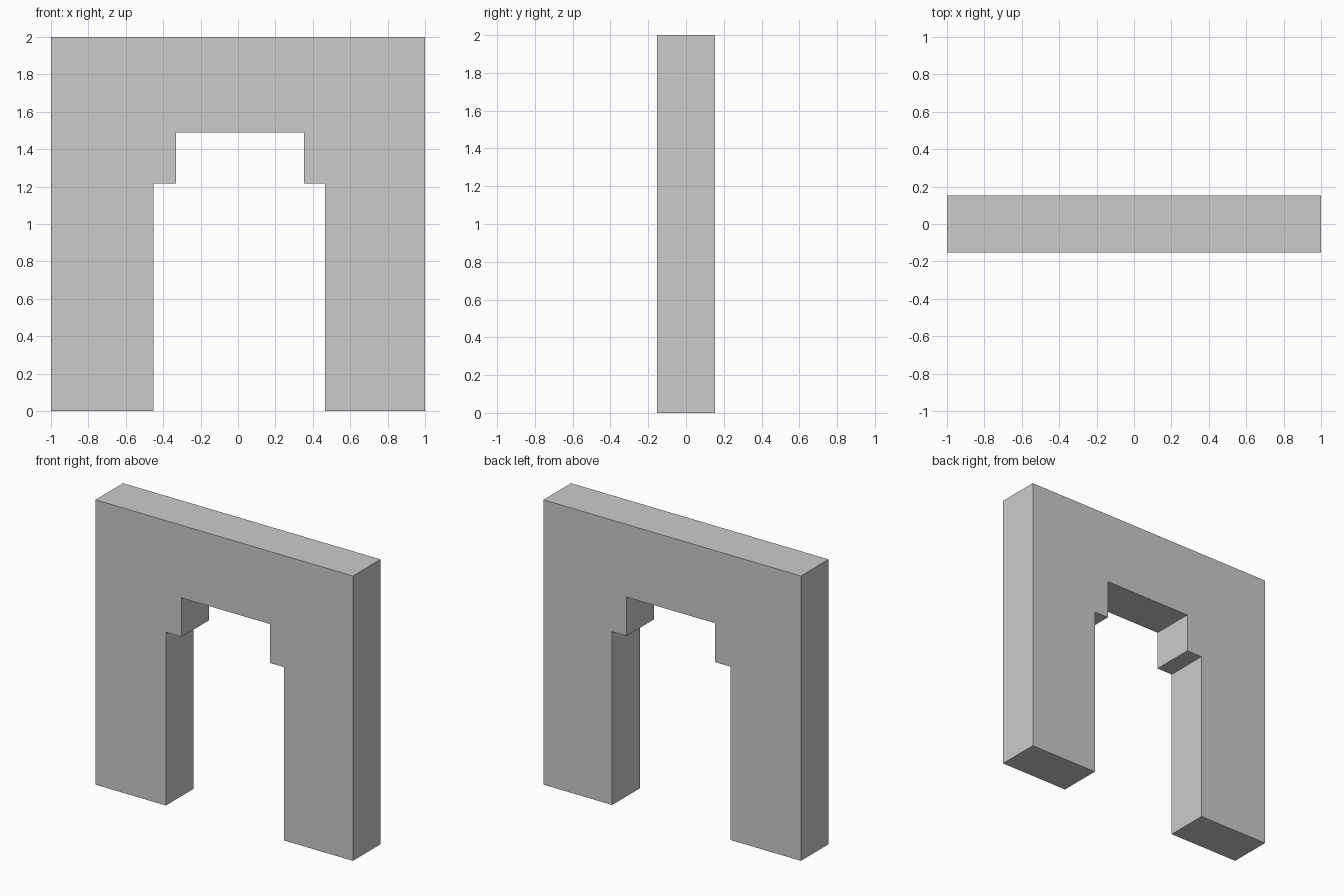
import bpy, bmesh

if "Cube" in bpy.data.objects:
    bpy.data.objects.remove(bpy.data.objects["Cube"])

HALF_DEPTH = 0.153

# Front outline of the wall with its stepped doorway (x, z)
outline = [
    (-1, 0), (-0.453, 0), (-0.453, 1.217), (-0.331, 1.217),
    (-0.331, 1.49), (0.354, 1.49), (0.354, 1.217), (0.466, 1.217),
    (0.466, 0), (1, 0), (1, 2), (-1, 2),
]

# Extrude the outline through the wall thickness
bm = bmesh.new()
front = bm.faces.new([bm.verts.new((x, -HALF_DEPTH, z)) for x, z in outline])
result = bmesh.ops.extrude_face_region(bm, geom=[front], use_keep_orig=True)
back_verts = [g for g in result["geom"] if isinstance(g, bmesh.types.BMVert)]
bmesh.ops.translate(bm, verts=back_verts, vec=(0, 2 * HALF_DEPTH, 0))
bmesh.ops.recalc_face_normals(bm, faces=bm.faces)

mesh = bpy.data.meshes.new("doorway_wall")
bm.to_mesh(mesh)
bm.free()
wall = bpy.data.objects.new("doorway_wall", mesh)
bpy.context.collection.objects.link(wall)
